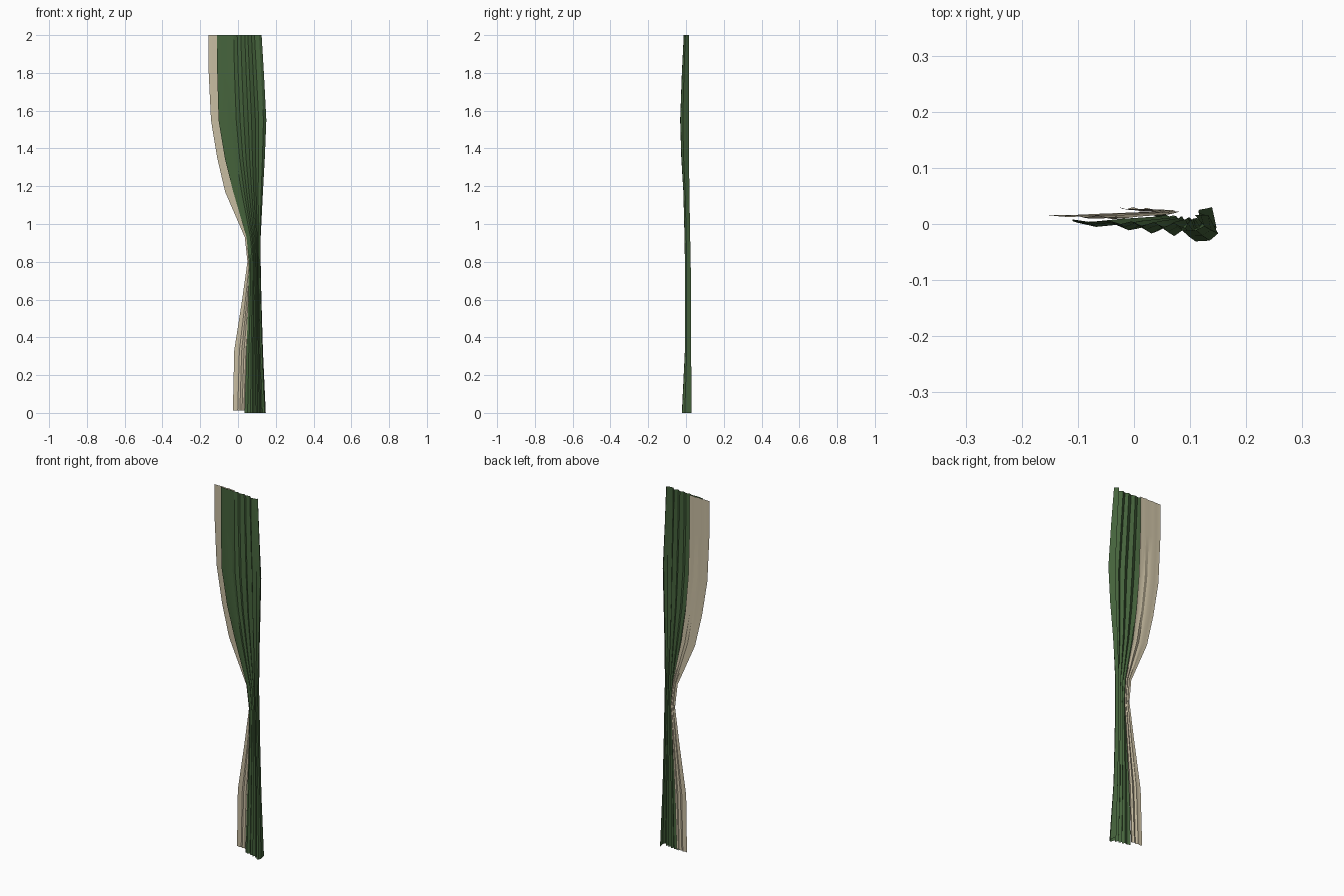
import bpy, bmesh

if "Cube" in bpy.data.objects:
    bpy.data.objects.remove(bpy.data.objects["Cube"])

# Rows: height, green left/right, depth front/back, lining left/right
ROWS = [
    (2.00, -.110, .125, -.012, .016, -.155, -.030),
    (1.80, -.110, .137, -.022, .016, -.155, -.030),
    (1.55, -.103, .150, -.031, .016, -.143, -.022),
    (1.35, -.070, .142, -.025, .016, -.110, -.005),
    (1.17, -.025, .132, -.014, .018, -.068, .020),
    (0.93, .045, .120, -.008, .022, .036, .070),
    (0.80, .058, .120, -.006, .025, .050, .080),
    (0.60, .055, .124, -.006, .026, .022, .068),
    (0.33, .045, .132, -.006, .027, -.020, .052),
    (0.00, .035, .147, -.022, .030, -.027, .040),
]

# Pleat cross-sections: fraction across, fraction front to back
GREEN = [(0, .72), (.14, .55), (.28, .64), (.37, .42), (.45, .6), (.53, .3), (.62, .55),
         (.69, .2), (.77, .5), (.84, .0), (.94, .03), (1, .3), (.93, 1)]
LINING = [(0, 1.0), (.2, .93), (.38, 1.0), (.55, .86), (.72, .98), (.86, .85), (1, .9)]


def drape(name, profile, left, right, color, hem):
    """Loft a pleated cloth sheet through the rows."""
    bm = bmesh.new()
    grid = []
    for row in ROWS:
        z, y0, y1 = max(row[0], hem), row[3], row[4]
        line = []
        for u, v in profile:
            x = row[left] + (row[right] - row[left]) * u
            line.append(bm.verts.new((x, y0 + (y1 - y0) * v, z)))
        grid.append(line)
    for a, b in zip(grid, grid[1:]):
        for i in range(len(profile) - 1):
            bm.faces.new((a[i], b[i], b[i + 1], a[i + 1]))
    me = bpy.data.meshes.new(name)
    bm.to_mesh(me)
    bm.free()
    ob = bpy.data.objects.new(name, me)
    bpy.context.collection.objects.link(ob)
    mat = bpy.data.materials.new(name + "_cloth")
    mat.diffuse_color = color
    mat.use_nodes = True
    mat.node_tree.nodes["Principled BSDF"].inputs["Base Color"].default_value = mat.diffuse_color
    me.materials.append(mat)
    bpy.ops.object.select_all(action='DESELECT')
    ob.select_set(True)
    bpy.context.view_layer.objects.active = ob
    bpy.ops.object.shade_smooth_by_angle(angle=0.5)
    return ob


# Green outer curtain, gathered at the waist
drape("curtain", GREEN, 1, 2, (.06, .125, .045, 1), 0.0)
# Pale lining showing along the left edge
drape("lining", LINING, 5, 6, (.58, .51, .36, 1), 0.012)
